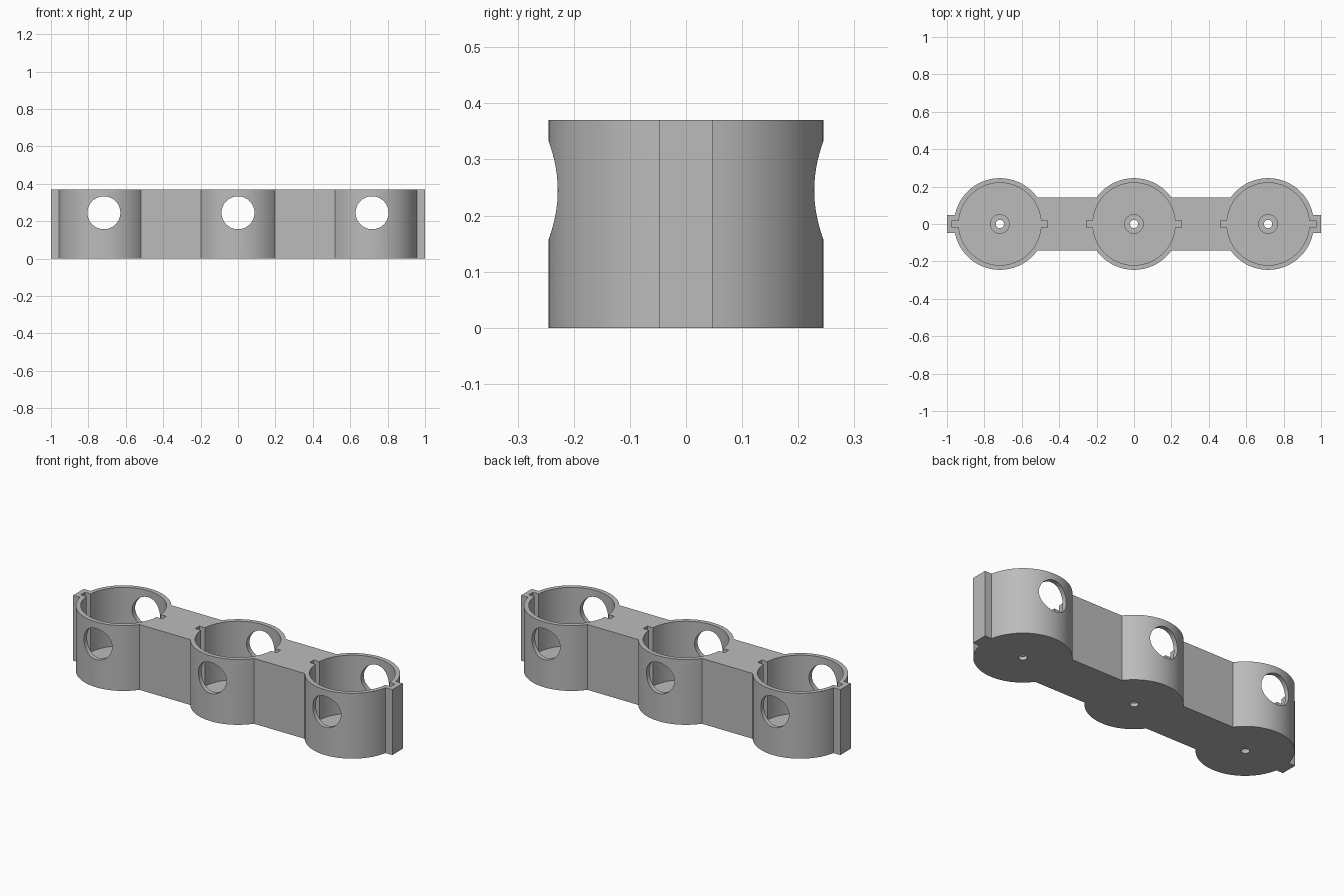
import bpy, bmesh
from math import asin, cos, sin, pi, radians
from mathutils import Matrix

if "Cube" in bpy.data.objects:
    bpy.data.objects.remove(bpy.data.objects["Cube"])

HEIGHT, FLOOR = 0.37, 0.04
OUTER, INNER = 0.245, 0.22
SPACING = 0.717
WEB, TAB = 0.143, 0.047          # half widths of the webs and end tabs
HOLE_Z, HOLE_R = 0.245, 0.088    # side windows

grey = bpy.data.materials.new("plain_grey")
grey.use_nodes = True
GREY = (0.5, 0.5, 0.5, 1)
grey.diffuse_color = GREY
grey.node_tree.nodes["Principled BSDF"].inputs["Base Color"].default_value = GREY


def make_object(name, bm):
    bmesh.ops.recalc_face_normals(bm, faces=bm.faces)
    mesh = bpy.data.meshes.new(name)
    bm.to_mesh(mesh)
    bm.free()
    mesh.materials.append(grey)
    obj = bpy.data.objects.new(name, mesh)
    bpy.context.collection.objects.link(obj)
    return obj


def arc(cx, start, end, steps=36):
    angles = [start + (end - start) * i / steps for i in range(steps + 1)]
    return [(cx + OUTER * cos(a), OUTER * sin(a)) for a in angles]


def cylinder(name, radius, low, high, x, along_y=False):
    bm = bmesh.new()
    place = Matrix.Translation((0, 0, (low + high) / 2))
    if along_y:
        place = Matrix.Translation((0, 0, HOLE_Z)) @ Matrix.Rotation(pi / 2, 4, "X")
    bmesh.ops.create_cone(bm, cap_ends=True, segments=96, radius1=radius, radius2=radius,
                          depth=high - low, matrix=Matrix.Translation((x, 0, 0)) @ place)
    return make_object(name, bm)


def box(name, size, centre):
    bm = bmesh.new()
    bmesh.ops.create_cube(bm, size=1, matrix=Matrix.Translation(centre) @ Matrix.Diagonal((*size, 1)))
    return make_object(name, bm)


# Solid body: three round cups, two webs and two end tabs in one outline
tab_a, web_a = asin(TAB / OUTER), asin(WEB / OUTER)
half = [(1, TAB)]
half += arc(SPACING, tab_a, pi - web_a)
half += arc(0, web_a, pi - web_a)
half += arc(-SPACING, web_a, pi - tab_a)
half += [(-1, TAB)]
outline = half + [(-x, -y) for x, y in half]
bm = bmesh.new()
base = bm.faces.new([bm.verts.new((x, y, 0)) for x, y in outline])
raised = bmesh.ops.extrude_face_region(bm, geom=[base], use_keep_orig=True)
top_verts = [g for g in raised["geom"] if isinstance(g, bmesh.types.BMVert)]
bmesh.ops.translate(bm, verts=top_verts, vec=(0, 0, HEIGHT))
body = make_object("triple_cup_holder", bm)

# Cutters for each cup: bore, key slots, screw recess, screw hole, side windows
cutters = []
for x in (-SPACING, 0, SPACING):
    cutters += [
        cylinder("bore_cutter", INNER, FLOOR, 0.6, x),
        box("slot_cutter", (0.51, 0.036, 0.6), (x, 0, FLOOR + 0.3)),
        cylinder("recess_cutter", 0.05, 0.02, 0.2, x),
        cylinder("screw_hole_cutter", 0.022, -0.1, 0.2, x),
        cylinder("window_cutter", HOLE_R, -0.4, 0.4, x, along_y=True),
    ]

bpy.context.view_layer.objects.active = body
for cutter in cutters:
    mod = body.modifiers.new("cut", "BOOLEAN")
    mod.operation, mod.solver, mod.object = "DIFFERENCE", "EXACT", cutter
    bpy.ops.object.modifier_apply(modifier=mod.name)
    bpy.data.objects.remove(cutter)

# Smooth round walls, crisp rims
bpy.ops.object.select_all(action="DESELECT")
body.select_set(True)
bpy.ops.object.shade_smooth_by_angle(angle=radians(30))
